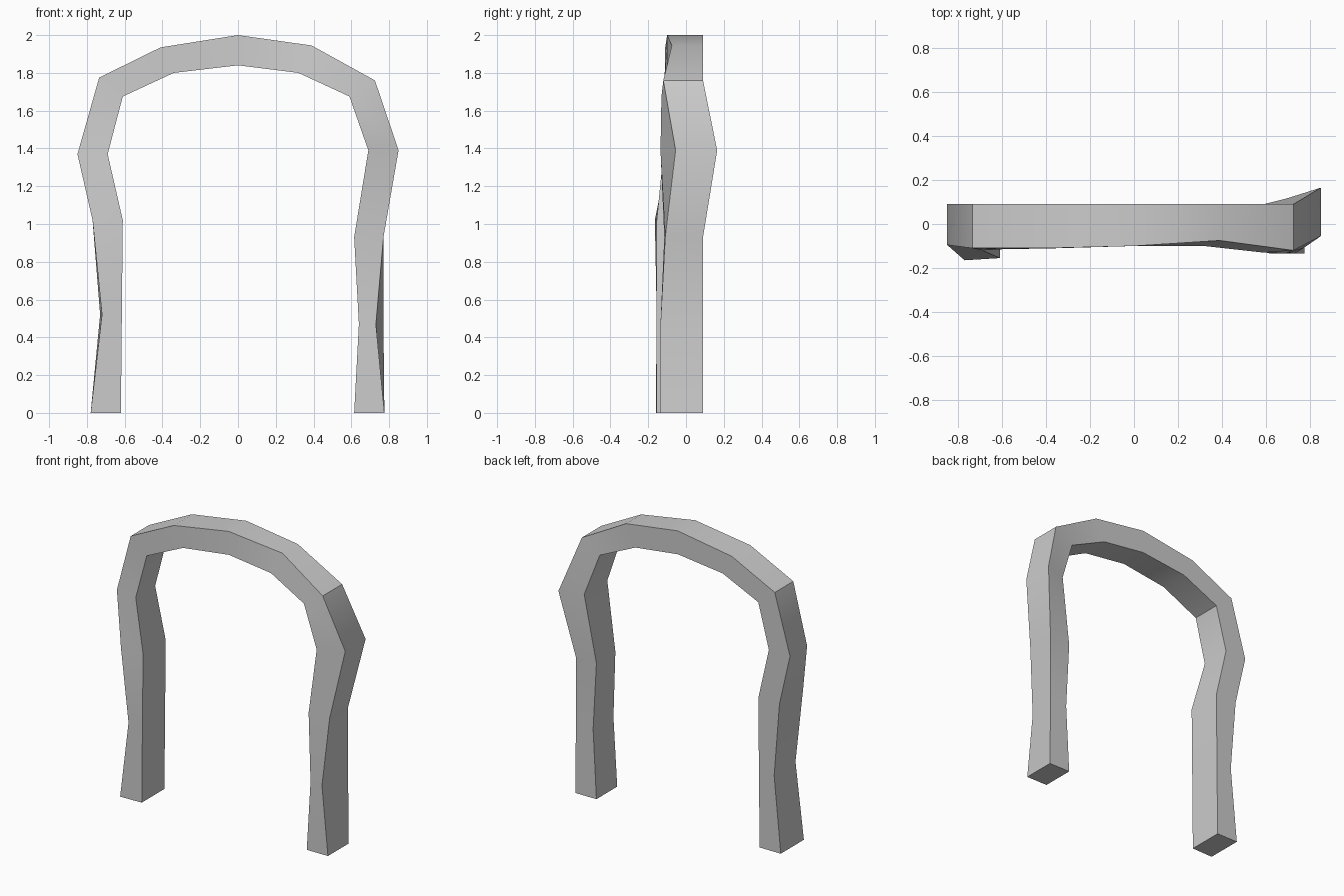
import bpy, bmesh, math

BACK = 0.09
# Path stations: outer x, outer z, inner x, inner z, outer front y, inner front y
stations = [
    (-0.78, 0.00, -0.62, 0.00, -0.16, -0.155),
    (-0.72, 0.52, -0.615, 0.52, -0.155, -0.155),
    (-0.77, 1.02, -0.61, 1.02, -0.165, -0.155),
    (-0.85, 1.37, -0.69, 1.37, -0.095, -0.12),
    (-0.735, 1.775, -0.61, 1.675, -0.11, -0.115),
    (-0.41, 1.935, -0.34, 1.80, -0.11, -0.11),
    (0.00, 2.00, 0.00, 1.84, -0.10, -0.10),
    (0.39, 1.945, 0.32, 1.80, -0.075, -0.10),
    (0.725, 1.76, 0.59, 1.675, -0.12, -0.13),
    (0.85, 1.39, 0.69, 1.39, -0.055, -0.135),
    (0.77, 0.93, 0.615, 0.93, -0.11, -0.115),
    (0.73, 0.47, 0.64, 0.47, -0.135, -0.13),
    (0.775, 0.00, 0.615, 0.00, -0.135, -0.135),
]
# Uneven back corners: station -> (outer x, outer y, inner y)
back_tweak = {1: (-0.73, BACK, BACK), 9: (0.85, 0.165, 0.115), 11: (0.77, BACK, BACK)}

# Arch: four-sided section lofted along the stations
bm = bmesh.new()
rings = []
for i, (xo, zo, xi, zi, fo, fi) in enumerate(stations):
    bx, bo, bi = back_tweak.get(i, (xo, BACK, BACK))
    rings.append([bm.verts.new(p) for p in
                  ((xo, fo, zo), (bx, bo, zo), (xi, bi, zi), (xi, fi, zi))])
for a, b in zip(rings, rings[1:]):
    for k in range(4):
        n = (k + 1) % 4
        bm.faces.new((a[k], a[n], b[n], b[k]))

# Feet caps
bm.faces.new(rings[0])
bm.faces.new(rings[-1])
bmesh.ops.recalc_face_normals(bm, faces=bm.faces)

mesh = bpy.data.meshes.new("arch")
bm.to_mesh(mesh)
bm.free()
arch = bpy.data.objects.new("arch", mesh)
bpy.context.collection.objects.link(arch)
bpy.context.view_layer.objects.active = arch
arch.select_set(True)
bpy.ops.object.shade_smooth_by_angle(angle=math.radians(30))
